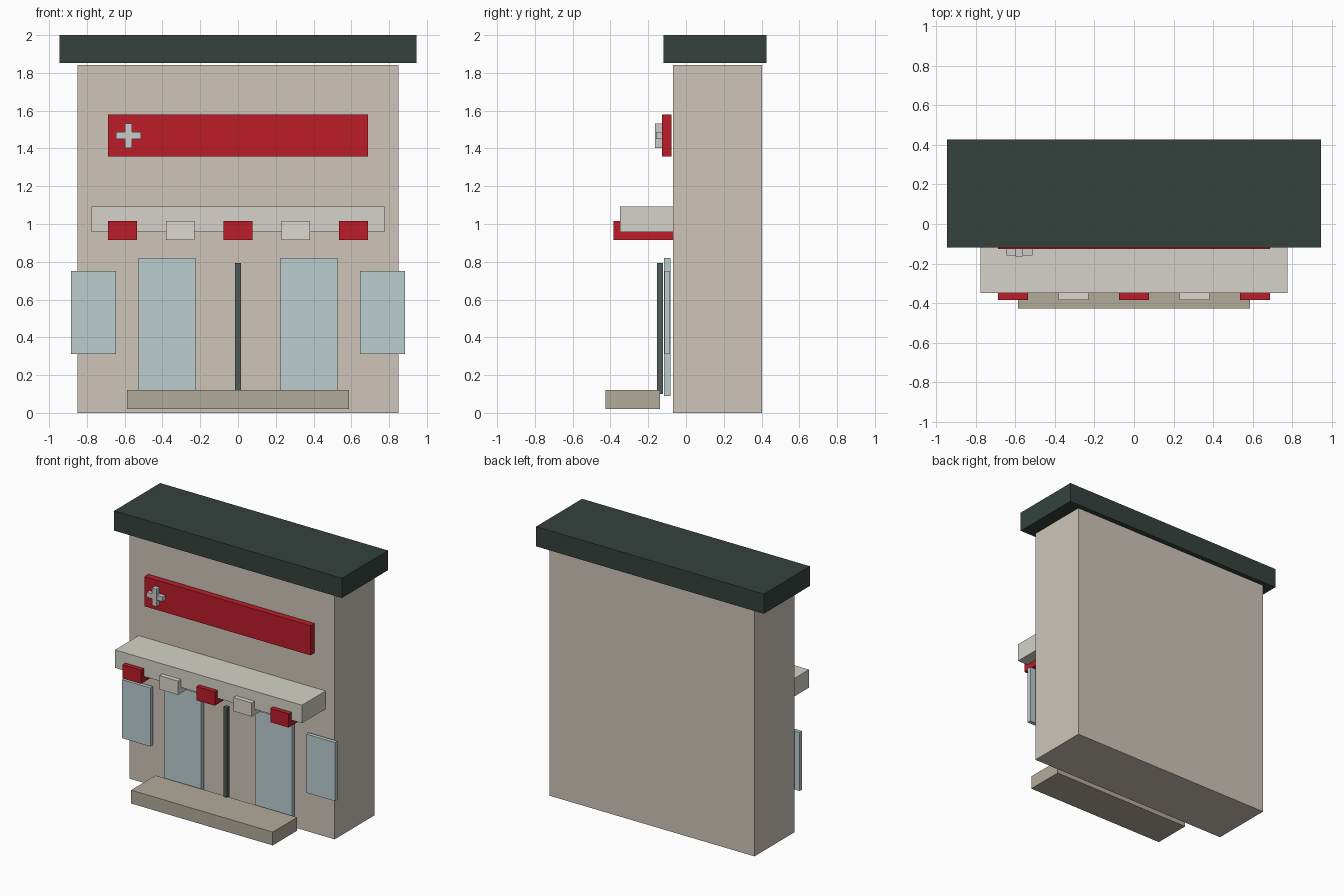
import bpy

if "Cube" in bpy.data.objects:
    bpy.data.objects.remove(bpy.data.objects["Cube"])


def material(name, rgb):
    m = bpy.data.materials.new(name)
    m.diffuse_color = (*rgb, 1)
    m.use_nodes = True
    m.node_tree.nodes["Principled BSDF"].inputs["Base Color"].default_value = m.diffuse_color
    return m


WALL = material("wall_beige", (0.62, 0.56, 0.49))
ROOF = material("roof_green", (0.035, 0.055, 0.047))
RED = material("red", (0.50, 0.012, 0.022))
CREAM = material("cream", (0.66, 0.65, 0.58))
WHITE = material("off_white", (0.72, 0.69, 0.63))
GLASS = material("glass_blue", (0.50, 0.62, 0.63))
STONE = material("step_stone", (0.45, 0.41, 0.33))
DARK = material("dark_metal", (0.08, 0.11, 0.10))


def box(name, x, y, z, mat=None):
    """Box from (min, max) pairs on each axis."""
    centre = [(a + b) / 2 for a, b in (x, y, z)]
    bpy.ops.mesh.primitive_cube_add(size=1, location=centre)
    ob = bpy.context.object
    ob.name = name
    ob.scale = [b - a for a, b in (x, y, z)]
    bpy.ops.object.transform_apply(location=False, rotation=False, scale=True)
    if mat:
        ob.data.materials.append(mat)
    return ob


# Building block and roof slab
box("building_body", (-0.85, 0.85), (-0.069, 0.403), (0, 1.843), WALL)
box("roof_slab", (-0.944, 0.944), (-0.118, 0.427), (1.852, 2.0), ROOF)

# Sign board with a grey plus
box("sign_board", (-0.688, 0.688), (-0.126, -0.078), (1.357, 1.579), RED)
box("plus_upright", (-0.598, -0.56), (-0.165, -0.127), (1.402, 1.533))
box("plus_crossbar", (-0.645, -0.513), (-0.16, -0.127), (1.45, 1.486))

# Canopy with alternating valance flaps below
box("canopy", (-0.775, 0.775), (-0.349, -0.069), (0.957, 1.092), CREAM)
for i in range(5):
    cx = (i - 2) * 0.306
    box(f"canopy_flap_{i + 1}", (cx - 0.076, cx + 0.076), (-0.383, -0.07),
        (0.914, 1.017), WHITE if i % 2 else RED)

# Door leaves and side windows
for side, s in (("left", -1), ("right", 1)):
    box(f"door_glass_{side}", sorted((s * 0.224, s * 0.527)),
        (-0.116, -0.081), (0.09, 0.819), GLASS)
    box(f"window_{side}", sorted((s * 0.646, s * 0.883)),
        (-0.114, -0.085), (0.312, 0.751), GLASS)

# Centre door post and entrance step
box("door_post", (-0.015, 0.015), (-0.153, -0.122), (0.1, 0.794), DARK)
box("entrance_step", (-0.587, 0.587), (-0.427, -0.138), (0.021, 0.121), STONE)
